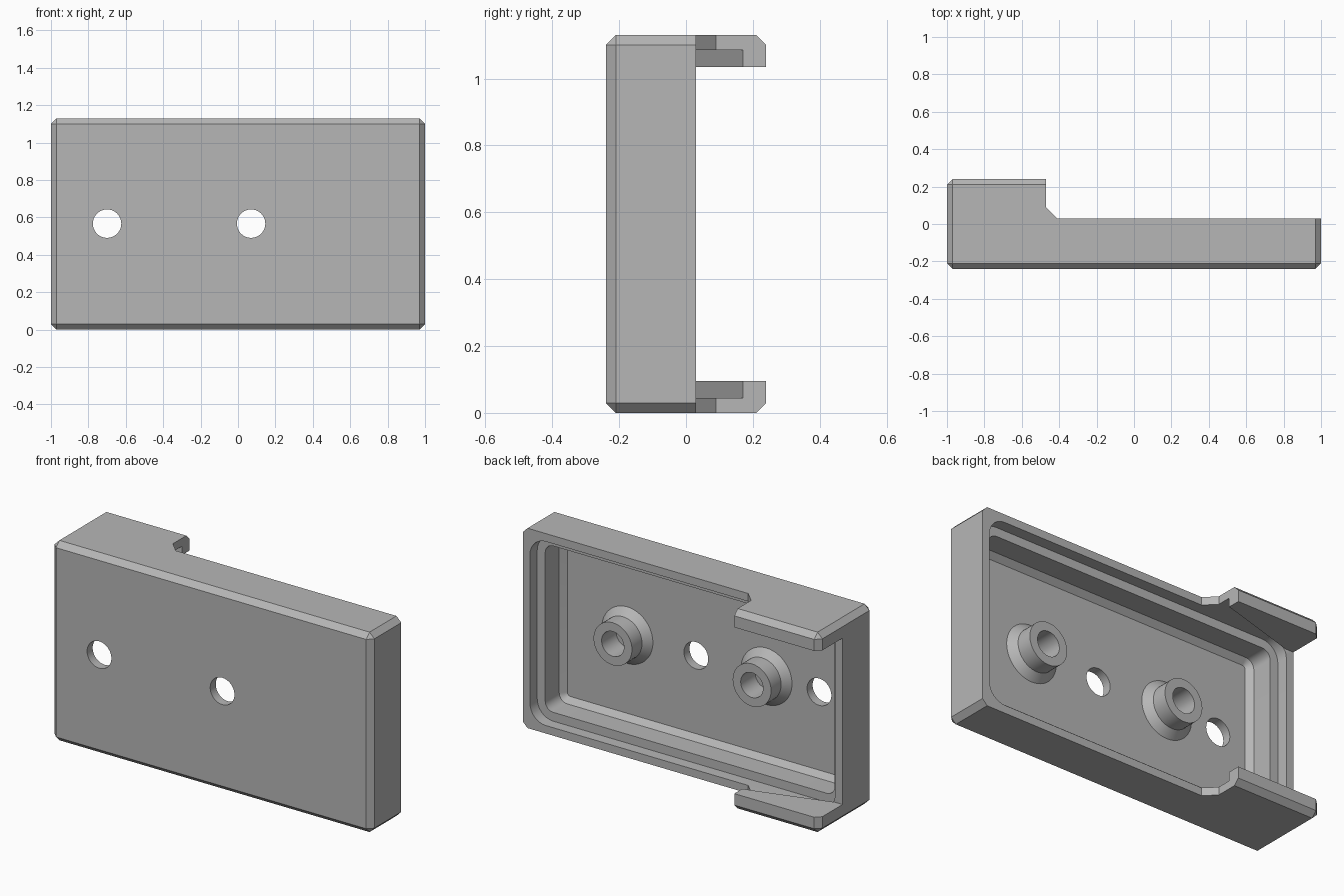
import bpy, bmesh, math

cube = bpy.data.objects.get("Cube")
if cube:
    bpy.data.objects.remove(cube, do_unlink=True)

H = 1.13        # overall height
BACK = 0.03     # plane of the open rim
FLOOR = -0.19   # inside of the front plate
MID = 0.567     # height of holes and posts

grey = bpy.data.materials.new("plain grey")
grey.use_nodes = True
grey.diffuse_color = (0.47, 0.47, 0.47, 1)
grey.node_tree.nodes["Principled BSDF"].inputs["Base Color"].default_value = (0.47, 0.47, 0.47, 1)


def finish(name, bm):
    bmesh.ops.recalc_face_normals(bm, faces=bm.faces)
    mesh = bpy.data.meshes.new(name)
    bm.to_mesh(mesh)
    bm.free()
    mesh.materials.append(grey)
    obj = bpy.data.objects.new(name, mesh)
    bpy.context.collection.objects.link(obj)
    return obj


def loft(name, sections, closed=False):
    """Join equal-length outlines; cap the ends, or close into a ring."""
    bm = bmesh.new()
    rings = [[bm.verts.new(p) for p in s] for s in sections]
    pairs = list(zip(rings, rings[1:]))
    if closed:
        pairs.append((rings[-1], rings[0]))
    else:
        bm.faces.new(rings[0])
        bm.faces.new(rings[-1])
    for a, b in pairs:
        for i in range(len(a)):
            j = (i + 1) % len(a)
            bm.faces.new((a[i], a[j], b[j], b[i]))
    return finish(name, bm)


def circle(x, y, r, n=48):
    return [(x + r * math.cos(i * math.tau / n), y, MID + r * math.sin(i * math.tau / n))
            for i in range(n)]


def rounded(inset, y, r, n=8):
    """Rounded rectangle inset from the outer walls, at depth y."""
    cx, cz = 1 - inset - r, H / 2 - inset - r
    pts = []
    for k, (sx, sz) in enumerate(((1, 1), (-1, 1), (-1, -1), (1, -1))):
        for i in range(n + 1):
            a = (k + i / n) * math.pi / 2
            pts.append((sx * cx + r * math.cos(a), y, H / 2 + sz * cz + r * math.sin(a)))
    return pts


def plan_cutter(name, outline, z0, z1):
    return loft(name, [[(x, y, z) for x, y in outline] for z in (z0, z1)])


def cut(obj, cutter):
    mod = obj.modifiers.new("cut", 'BOOLEAN')
    mod.operation = 'DIFFERENCE'
    mod.solver = 'EXACT'
    mod.object = cutter
    bpy.context.view_layer.objects.active = obj
    bpy.ops.object.modifier_apply(modifier=mod.name)
    bpy.data.objects.remove(cutter, do_unlink=True)


def smooth(obj):
    bpy.ops.object.select_all(action='DESELECT')
    obj.select_set(True)
    bpy.context.view_layer.objects.active = obj
    bpy.ops.object.shade_smooth_by_angle(angle=math.radians(25))


# Chamfered block holding both the shell and its hooks
bm = bmesh.new()
bmesh.ops.create_cube(bm, size=1)
for v in bm.verts:
    v.co = (v.co.x * 2, v.co.y * 0.48, (v.co.z + 0.5) * H)
bmesh.ops.bevel(bm, geom=bm.edges[:], offset=0.03, segments=1, affect='EDGES')
shell = finish("shell", bm)

# Remove the back beside the hooks, then between them
cut(shell, plan_cutter("back_cutter",
    [(2, BACK), (-0.41, BACK), (-0.47, 0.09), (-0.47, 1), (2, 1)], -1, 2))
cut(shell, plan_cutter("gap_cutter",
    [(-2, BACK), (2, BACK), (2, 1), (-2, 1)], 0.095, H - 0.095))

# Stepped pocket: wide recess, then a deep well with a chamfered floor
cut(shell, loft("recess_cutter", [rounded(0.045, BACK, 0.1), rounded(0.045, -0.035, 0.1)]))
cut(shell, loft("well_cutter", [rounded(0.095, 0.0, 0.05), rounded(0.095, -0.16, 0.05),
                                rounded(0.125, FLOOR, 0.02)]))

# Tapered slot under the hook lips
cut(shell, plan_cutter("slot_cutter",
    [(-0.3, 0), (-0.85, 0), (-0.95, BACK), (-0.47, 0.17), (-0.3, 0.22)], 0.045, H - 0.045))

# Two through holes in the front plate
for x in (-0.70, 0.07):
    cut(shell, loft("hole_cutter", [circle(x, -0.5, 0.076), circle(x, -0.1, 0.076)]))
smooth(shell)

# Hollow posts with flared feet
for side, x in (("left", 0.50), ("right", -0.37)):
    profile = [(0.16, FLOOR - 0.01), (0.16, FLOOR), (0.12, FLOOR + 0.04),
               (0.12, -0.06), (0.07, -0.06), (0.07, FLOOR - 0.01)]
    smooth(loft(side + "_post", [circle(x, y, r) for r, y in profile], closed=True))
